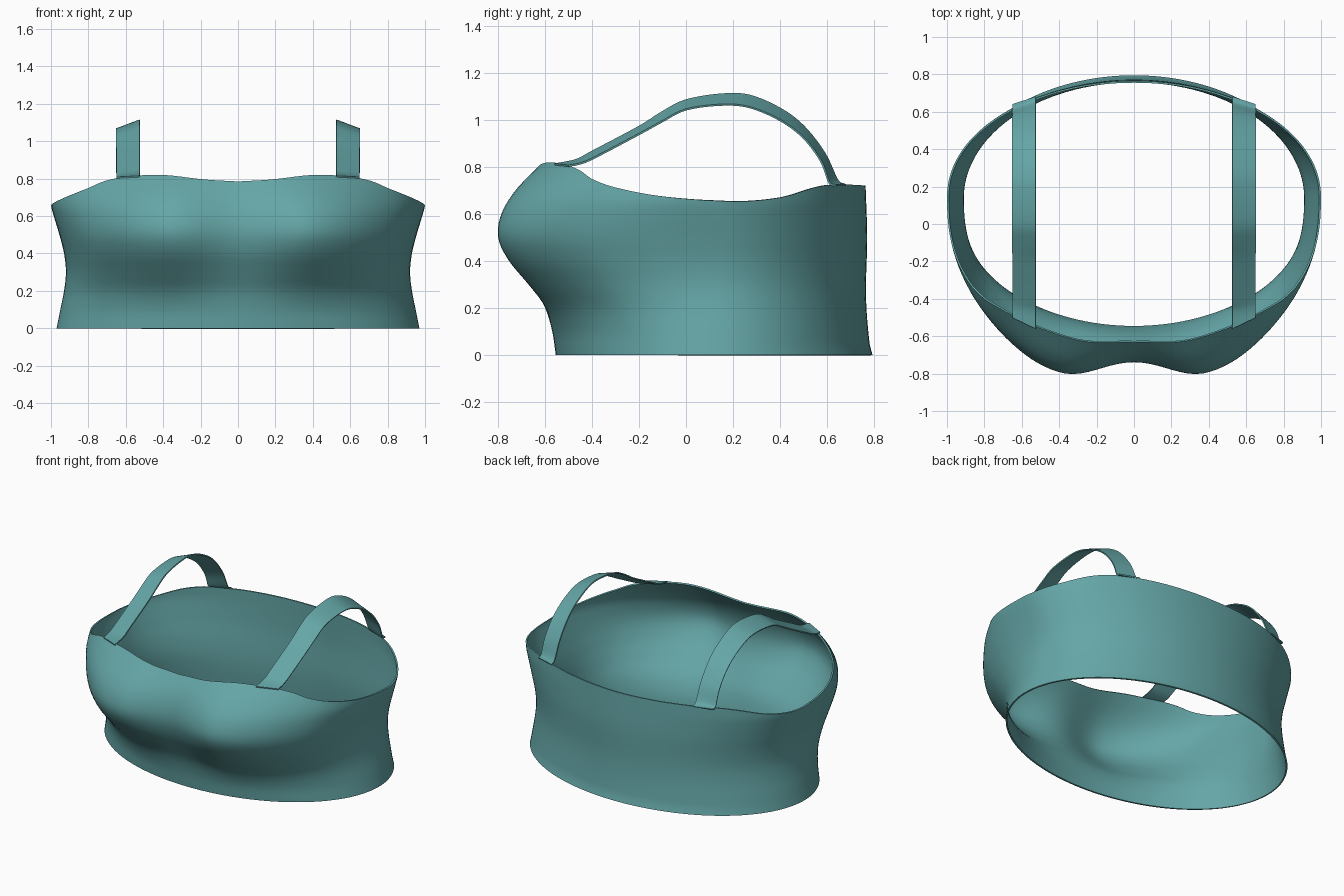
import bpy, bmesh, math

if "Cube" in bpy.data.objects:
    bpy.data.objects.remove(bpy.data.objects["Cube"])

teal = bpy.data.materials.new("teal_fabric")
teal.diffuse_color = (0.13, 0.38, 0.385, 1)
teal.use_nodes = True
teal.node_tree.nodes["Principled BSDF"].inputs["Base Color"].default_value = teal.diffuse_color


def curve(points, u):
    """Smooth (Catmull-Rom style) interpolation through (u, value) points."""
    u = max(points[0][0], min(points[-1][0], u))
    n = len(points)

    def slope(i):
        a, b = points[max(i - 1, 0)], points[min(i + 1, n - 1)]
        return (b[1] - a[1]) / (b[0] - a[0])
    for i in range(n - 1):
        (x0, y0), (x1, y1) = points[i], points[i + 1]
        if u <= x1:
            h = x1 - x0
            t = (u - x0) / h
            return (y0 * (1 + 2 * t) * (1 - t) ** 2 + h * slope(i) * t * (1 - t) ** 2
                    + y1 * t * t * (3 - 2 * t) + h * slope(i + 1) * t * t * (t - 1))


def grid_object(name, rows, closed, thickness, offset):
    """Skin a grid of points, then give it cloth thickness and smooth shading."""
    bm = bmesh.new()
    grid = [[bm.verts.new(p) for p in row] for row in rows]
    n = len(grid[0])
    for a, b in zip(grid, grid[1:]):
        for j in range(n if closed else n - 1):
            k = (j + 1) % n
            bm.faces.new((a[j], a[k], b[k], b[j]))
    me = bpy.data.meshes.new(name)
    bm.to_mesh(me)
    bm.free()
    ob = bpy.data.objects.new(name, me)
    bpy.context.collection.objects.link(ob)
    me.materials.append(teal)
    mod = ob.modifiers.new("cloth", 'SOLIDIFY')
    mod.thickness, mod.offset = thickness, offset
    bpy.ops.object.select_all(action='DESELECT')
    bpy.context.view_layer.objects.active = ob
    ob.select_set(True)
    bpy.ops.object.modifier_apply(modifier=mod.name)
    bpy.ops.object.shade_smooth_by_angle(angle=math.radians(50))
    return ob


# Body profiles against height
WIDTH = [(0, .97), (.1, .95), (.2, .93), (.3, .92), (.4, .93), (.5, .955), (.6, .985), (.66, 1.0), (.83, 1.0)]
FRONT = [(0, -.555), (.1, -.57), (.2, -.60), (.3, -.655), (.4, -.71), (.5, -.738), (.6, -.73), (.7, -.69), (.83, -.60)]
BACK = [(0, .795), (.05, .782), (.25, .767), (.5, .772), (.73, .765)]
BUST = [(0, 0), (.1, .008), (.2, .04), (.3, .095), (.4, .145), (.5, .172), (.6, .16), (.7, .125), (.83, .06)]
# Top edge height against angle from the front
RIM = [(0, .785), (10, .795), (24, .82), (37, .81), (46, .785), (53, .75), (64, .71), (79, .672), (95, .653),
       (114, .67), (130, .712), (140, .725), (180, .72)]


def cup(d):
    """Bust swelling: steep towards the middle, softer towards the arm."""
    return math.exp(-(d / (.33 if d > 0 else .22)) ** 2 / 2)


def body_point(angle, t):
    deg = math.degrees(angle)
    z = t * curve(RIM, min(deg, 360 - deg))
    x = curve(WIDTH, z) * math.sin(angle)
    c = math.cos(angle)
    mid = .12 + .03 * min(z / .5, 1)
    if c > 0:
        amp = curve(BUST, z)
        cups = (cup(x - .4) + cup(-x - .4) - 2 * cup(-.4) * c * c) * min(1, 2 * c)
        y = mid + (curve(FRONT, z) - mid) * c ** (1 - 1.2 * amp) - amp * cups
    else:
        y = mid - (curve(BACK, z) - mid) * c
    return x, y, z


# Body tube
COLS, ROWS = 144, 32
grid_object("bodice", [[body_point(2 * math.pi * j / COLS, i / ROWS) for j in range(COLS)]
                       for i in range(ROWS + 1)], True, .01, -1)

# Shoulder straps: inner and outer edge paths (y, z)
INNER = [(-.56, .812), (-.47, .83), (-.4, .866), (-.2, .972), (-.1, 1.035), (0, 1.085), (.15, 1.11), (.27, 1.105),
         (.4, 1.05), (.5, .975), (.59, .86), (.645, .745), (.68, .724)]
OUTER = [(-.5, .805), (-.45, .815), (-.39, .84), (-.2, .94), (-.1, .995), (0, 1.045), (.15, 1.065), (.27, 1.055),
         (.4, 1.0), (.5, .925), (.575, .825), (.61, .735), (.64, .722)]


def along(path, u):
    return [curve([(i, p[k]) for i, p in enumerate(path)], u) for k in (0, 1)]


for side, name in ((1, "right_strap"), (-1, "left_strap")):
    rows = []
    for i in range(61):
        u = i / 60 * (len(INNER) - 1)
        a, b = along(INNER, u), along(OUTER, u)
        row = []
        for j in range(5):
            f = j / 4
            row.append((side * (.525 + .125 * f), a[0] + (b[0] - a[0]) * f, a[1] + (b[1] - a[1]) * f))
        rows.append(row if side > 0 else row[::-1])
    grid_object(name, rows, False, .008, 0)
